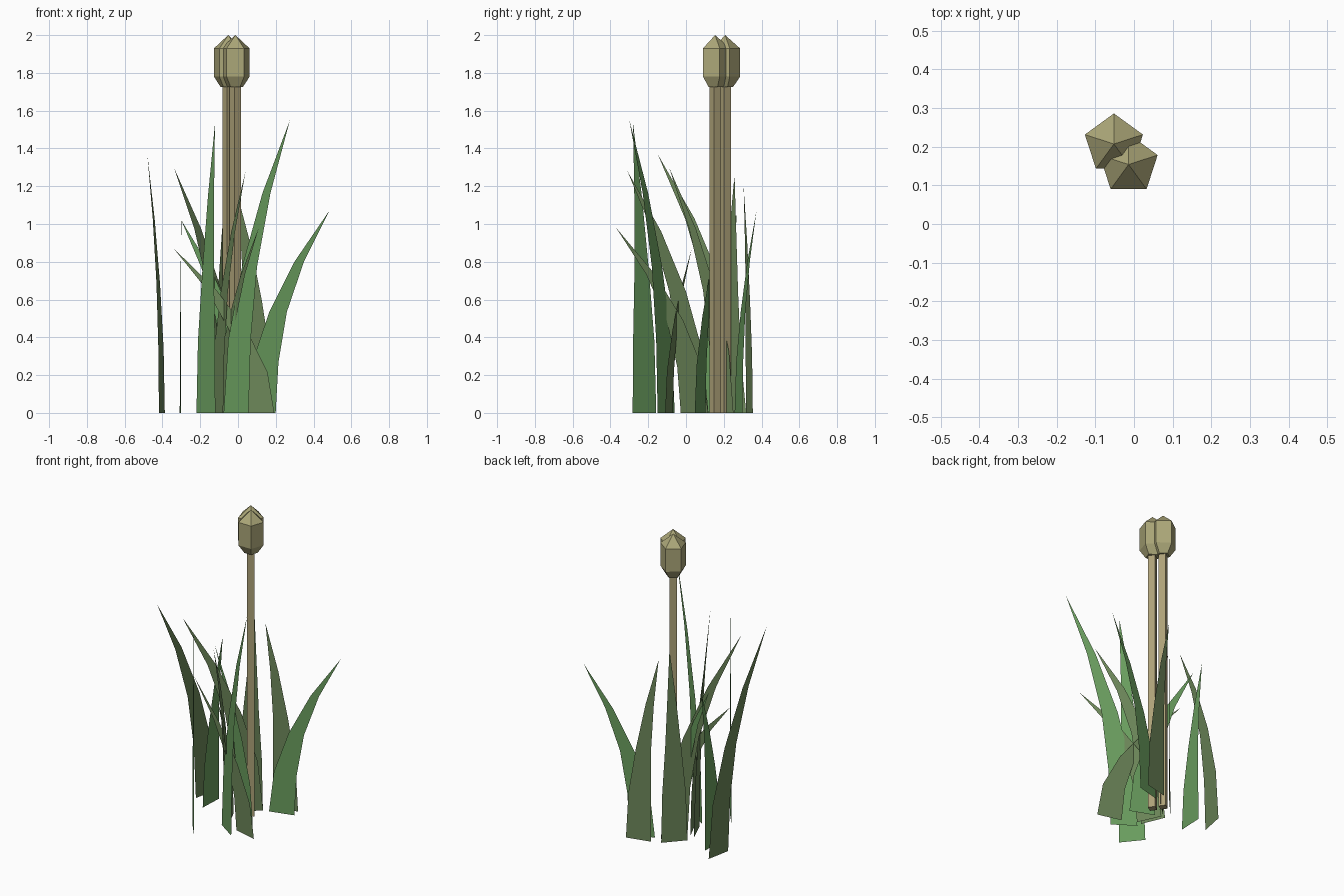
import bpy, bmesh, math
from mathutils import Vector

cube = bpy.data.objects.get("Cube")
if cube:
    bpy.data.objects.remove(cube, do_unlink=True)


def material(name, rgb):
    m = bpy.data.materials.new(name)
    m.use_nodes = True
    color = (*rgb, 1)
    m.diffuse_color = color
    m.node_tree.nodes["Principled BSDF"].inputs["Base Color"].default_value = color
    return m


GREEN = material("leaf green", (0.14, 0.33, 0.11))
OLIVE = material("olive green", (0.15, 0.24, 0.10))
STEM = material("stem tan", (0.42, 0.36, 0.19))
BUD = material("bud khaki", (0.41, 0.385, 0.19))


def finish(name, bm, mat):
    mesh = bpy.data.meshes.new(name)
    bm.to_mesh(mesh)
    bm.free()
    mesh.materials.append(mat)
    obj = bpy.data.objects.new(name, mesh)
    bpy.context.collection.objects.link(obj)


def blade(name, base, tip, height, mat, width=0.16):
    """Flat upright leaf that bends from its base towards its tip."""
    bm = bmesh.new()
    base, lean = Vector(base), Vector(tip) - Vector(base)
    along = lean.normalized()
    previous = None
    for step, taper in enumerate((1, 0.9, 0.6, 0.32)):
        t = step / 4
        middle = base + lean * t * t
        row = [bm.verts.new((*(middle + along * width * taper * side), height * t))
               for side in (-0.5, 0.5)]
        if previous:
            bm.faces.new((previous[0], previous[1], row[1], row[0]))
        previous = row
    point = bm.verts.new((*tip, height))
    bm.faces.new((previous[0], previous[1], point))
    finish(name, bm, mat)


def turned(name, center, sides, start, profile, mat):
    """Faceted solid from (radius, height) pairs; radius 0 makes a point."""
    bm = bmesh.new()
    rings = []
    for radius, z in profile:
        count = sides if radius else 1
        angles = (math.radians(start) + math.tau * i / sides for i in range(count))
        rings.append([bm.verts.new((center[0] + radius * math.cos(a),
                                    center[1] + radius * math.sin(a), z))
                      for a in angles])
    for low, high in zip(rings, rings[1:]):
        for i in range(sides):
            j = (i + 1) % sides
            if len(high) == 1:
                bm.faces.new((low[i], low[j], high[0]))
            else:
                bm.faces.new((low[i], low[j], high[j], high[i]))
    bm.faces.new(rings[0][::-1])
    if len(rings[-1]) > 1:
        bm.faces.new(rings[-1])
    finish(name, bm, mat)


# Two tall square stems, each with a five-sided bud
for side, center in (("back", (-0.052, 0.207)), ("front", (-0.014, 0.154))):
    turned(side + "_stem", center, 4, 80, ((0.031, 0), (0.031, 1.74)), STEM)
    turned(side + "_bud", center, 5, 90,
           ((0.042, 1.725), (0.079, 1.78), (0.079, 1.93), (0, 2)), BUD)

# Leaves: base, tip, height, colour
leaves = (
    ((-0.403, 0.24), (-0.48, -0.15), 1.37, OLIVE),
    ((-0.05, 0.195), (-0.34, -0.09), 1.30, OLIVE),
    ((0.115, -0.09), (-0.34, 0.03), 0.87, OLIVE),
    ((0.11, 0.335), (-0.015, 0.305), 1.20, OLIVE),
    ((-0.11, 0.045), (0.04, -0.31), 1.28, OLIVE),
    ((-0.08, 0.235), (-0.06, 0.257), 1.26, OLIVE),
    ((-0.08, 0.045), (0.11, -0.37), 0.98, OLIVE),
    ((-0.17, -0.22), (-0.122, -0.28), 1.53, GREEN),
    ((-0.01, -0.105), (0.275, -0.30), 1.55, GREEN),
    ((0.122, 0.278), (0.483, 0.373), 1.07, GREEN),
    ((-0.305, 0.155), (-0.30, 0.27), 1.05, GREEN),
    ((0, 0.075), (-0.30, 0.19), 1.02, GREEN),
)
for i, leaf in enumerate(leaves, 1):
    blade(f"leaf_{i}", *leaf)
